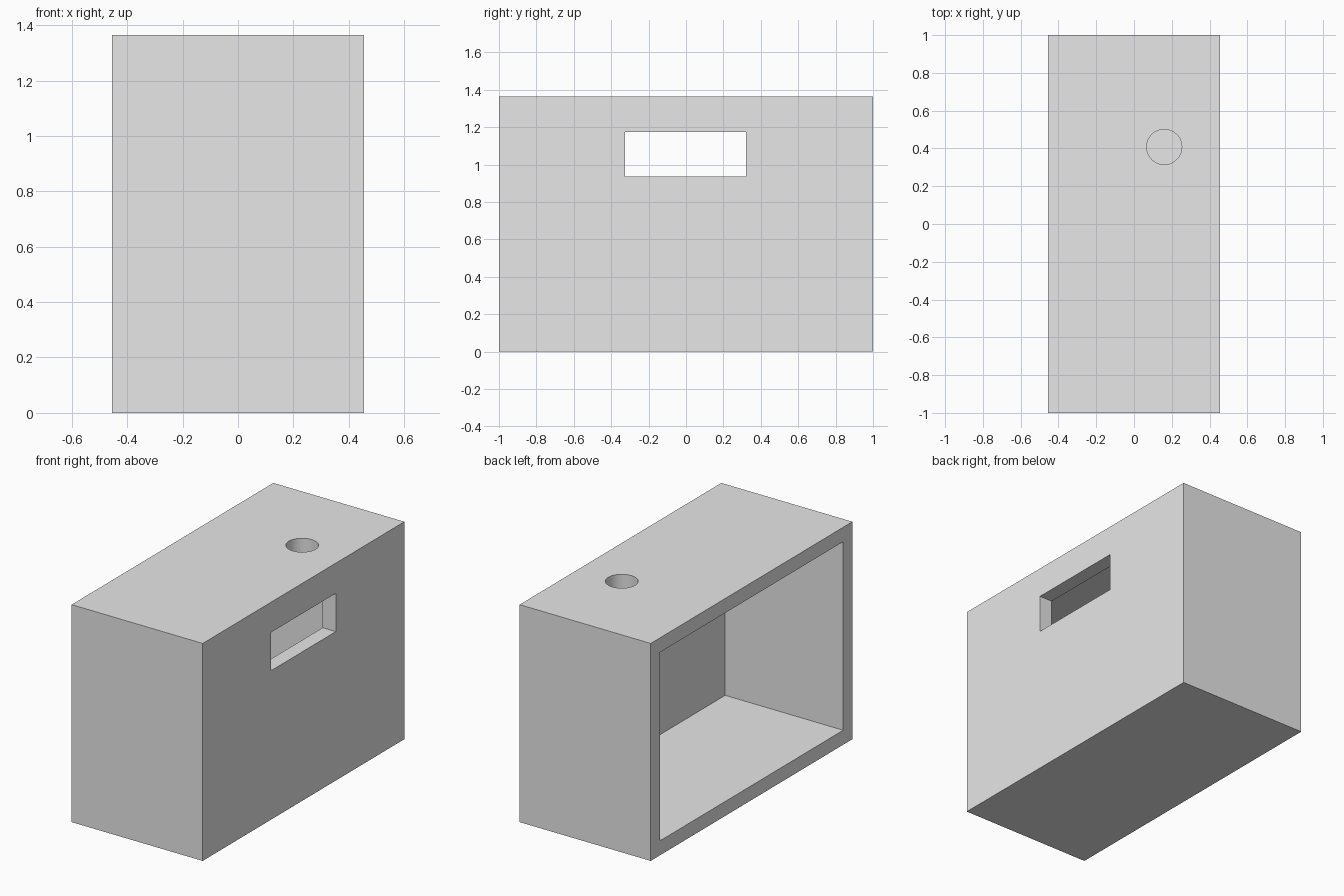
import bpy
from mathutils import Vector

if "Cube" in bpy.data.objects:
    bpy.data.objects.remove(bpy.data.objects["Cube"], do_unlink=True)

# Overall size and wall thickness
WIDTH, LENGTH, HEIGHT = 0.91, 2.0, 1.365
WALL = 0.091

grey = bpy.data.materials.new("light grey")
grey.use_nodes = True
grey.diffuse_color = (0.8, 0.8, 0.8, 1)
grey.node_tree.nodes["Principled BSDF"].inputs["Base Color"].default_value = (0.8, 0.8, 0.8, 1)


def box(name, low, high):
    """Box between two opposite corners."""
    low, high = Vector(low), Vector(high)
    bpy.ops.mesh.primitive_cube_add(size=1, location=(low + high) / 2)
    obj = bpy.context.object
    obj.name = name
    obj.scale = high - low
    bpy.ops.object.transform_apply(location=True, rotation=False, scale=True)
    obj.data.materials.append(grey)
    return obj


def cut(target, cutter):
    """Subtract the cutter from the target and remove it."""
    cutter.hide_render = True
    bpy.context.view_layer.objects.active = target
    mod = target.modifiers.new("cut", "BOOLEAN")
    mod.operation = "DIFFERENCE"
    mod.solver = "EXACT"
    mod.object = cutter
    bpy.ops.object.modifier_apply(modifier=mod.name)
    bpy.data.objects.remove(cutter, do_unlink=True)


x, y = WIDTH / 2, LENGTH / 2

# Outer shell
housing = box("housing", (-x, -y, 0), (x, y, HEIGHT))

# Cavity, open on the -x side
cut(housing, box("cavity_cutter", (-x - 0.2, -y + WALL, WALL),
                 (x - WALL, y - WALL, HEIGHT - WALL)))

# Window through the +x wall
cut(housing, box("window_cutter", (x - 2 * WALL, -0.325, 0.935),
                 (x + 0.1, 0.32, 1.175)))

# Round hole through the top wall
bpy.ops.mesh.primitive_cylinder_add(vertices=64, radius=0.093, depth=3 * WALL,
                                    location=(0.16, 0.408, HEIGHT - WALL / 2))
hole = bpy.context.object
hole.name = "hole_cutter"
hole.data.materials.append(grey)
cut(housing, hole)

# Smooth hole wall, sharp box edges
bpy.ops.object.select_all(action="DESELECT")
housing.select_set(True)
bpy.context.view_layer.objects.active = housing
bpy.ops.object.shade_smooth_by_angle()
